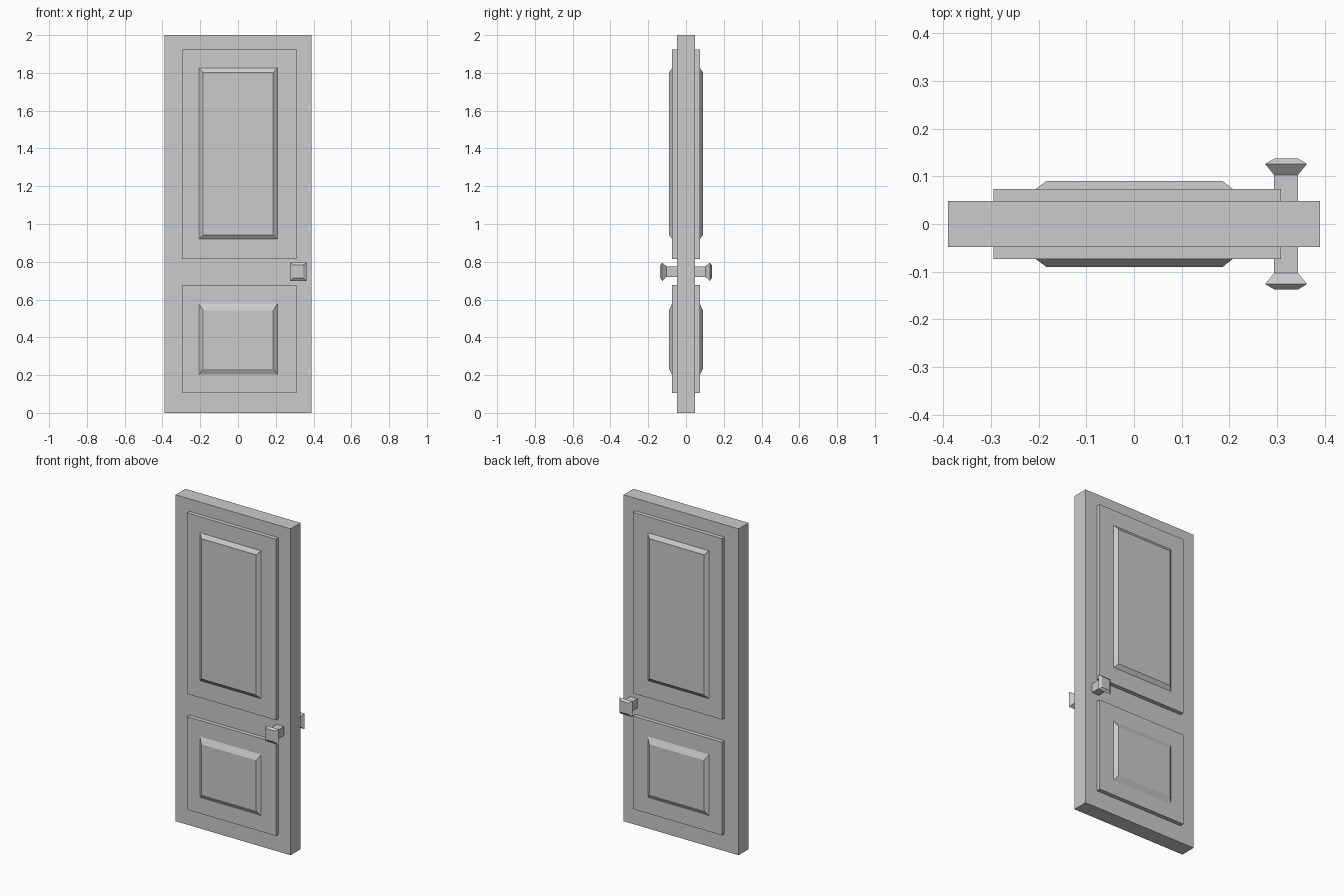
import bpy, bmesh

if "Cube" in bpy.data.objects:
    bpy.data.objects.remove(bpy.data.objects["Cube"])


def loft(name, sections):
    """Solid through rectangular sections (x0, x1, z0, z1, y)."""
    bm = bmesh.new()
    rings = [[bm.verts.new((x, y, z)) for x, z in ((x0, z0), (x1, z0), (x1, z1), (x0, z1))]
             for x0, x1, z0, z1, y in sections]
    for a, b in zip(rings, rings[1:]):
        for i in range(4):
            j = (i + 1) % 4
            bm.faces.new((a[i], a[j], b[j], b[i]))
    bm.faces.new(rings[0])
    bm.faces.new(rings[-1])
    bmesh.ops.recalc_face_normals(bm, faces=bm.faces)
    mesh = bpy.data.meshes.new(name)
    bm.to_mesh(mesh)
    bm.free()
    obj = bpy.data.objects.new(name, mesh)
    bpy.context.collection.objects.link(obj)
    return obj


# Door slab
loft("door_slab", [(-0.39, 0.39, 0, 2, -0.048), (-0.39, 0.39, 0, 2, 0.048)])

# Per panel: frame bottom/top, raised field base bottom/top, field face bottom/top
panels = {
    "upper": (0.815, 1.924, 0.920, 1.826, 0.943, 1.802),
    "lower": (0.106, 0.676, 0.202, 0.578, 0.233, 0.542),
}

for side, s in (("front", -1), ("back", 1)):
    for level, (f0, f1, b0, b1, t0, t1) in panels.items():
        # Flat panel with a bevelled raised field
        loft(f"{side}_{level}_panel", [
            (-0.295, 0.309, f0, f1, s * 0.048),
            (-0.295, 0.309, f0, f1, s * 0.073),
            (-0.207, 0.208, b0, b1, s * 0.073),
            (-0.184, 0.186, t0, t1, s * 0.090),
        ])

    # Square stem and flared knob
    loft(f"{side}_knob", [
        (0.294, 0.344, 0.720, 0.776, s * 0.048),
        (0.294, 0.344, 0.720, 0.776, s * 0.103),
        (0.275, 0.363, 0.699, 0.795, s * 0.126),
        (0.294, 0.345, 0.714, 0.783, s * 0.137),
    ])
